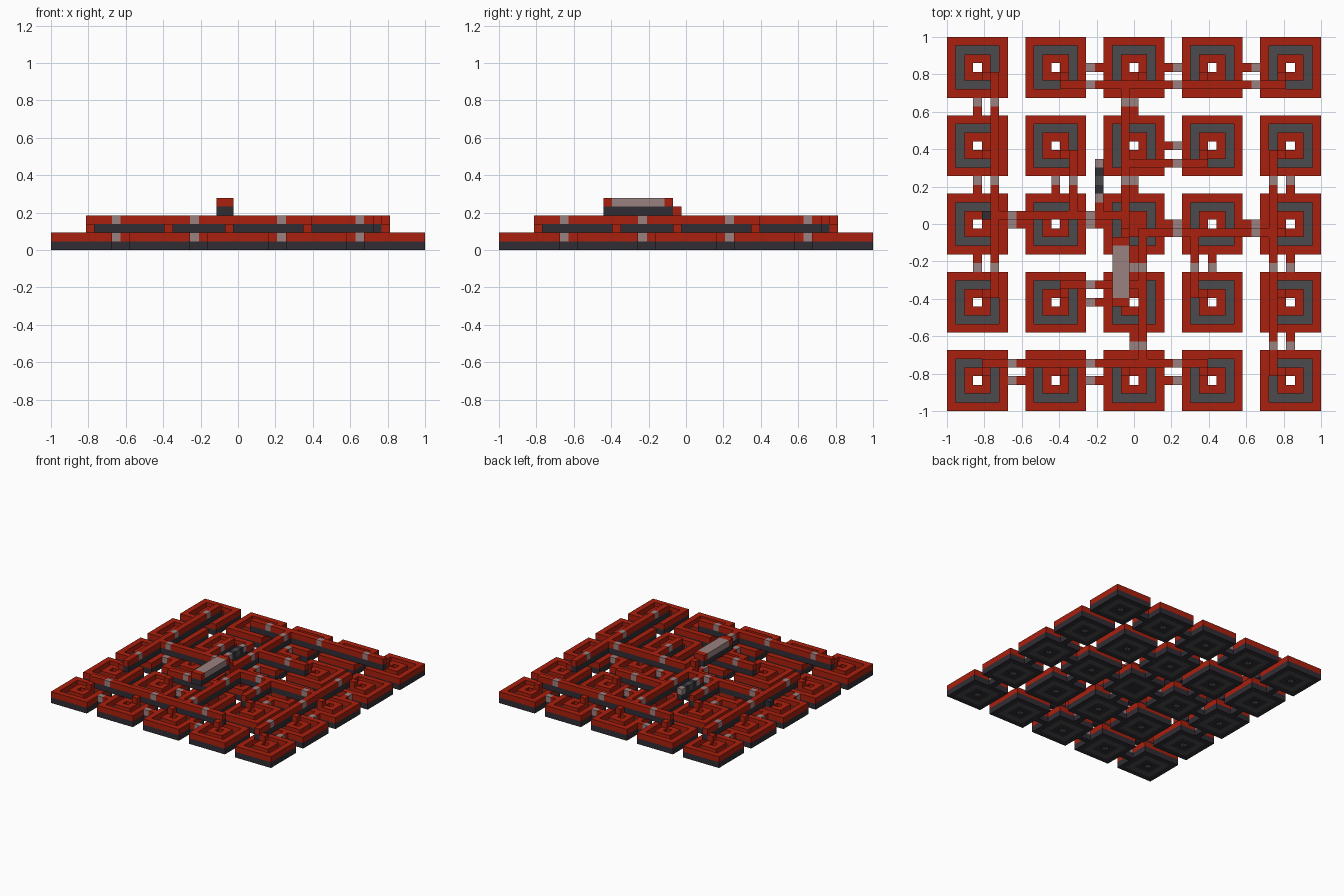
import bpy, bmesh
from mathutils import Vector

if "Cube" in bpy.data.objects:
    bpy.data.objects.remove(bpy.data.objects["Cube"])

U = 2 / 43  # one grid cell


def material(name, rgb):
    m = bpy.data.materials.new(name)
    m.use_nodes = True
    m.diffuse_color = (*rgb, 1)
    m.node_tree.nodes["Principled BSDF"].inputs["Base Color"].default_value = (*rgb, 1)
    return m


RED, DARK, GREY, PALE = 0, 1, 2, 3
MATS = [material("wire red", (0.40, 0.014, 0.004)),
        material("base dark", (0.03, 0.026, 0.034)),
        material("floor grey", (0.07, 0.07, 0.074)),
        material("repeater pale", (0.33, 0.22, 0.22))]


def box(bm, a, b, z, mat, top=None):
    """Box covering cells a..b inclusive, from level z up to level top."""
    top = z + 1 if top is None else top
    lo = Vector((min(a[0], b[0]) - 0.5, min(a[1], b[1]) - 0.5, z))
    hi = Vector((max(a[0], b[0]) + 0.5, max(a[1], b[1]) + 0.5, top))
    verts = bmesh.ops.create_cube(bm, size=1)["verts"]
    for v in verts:
        v.co = [((lo[i] + hi[i]) / 2 + v.co[i] * (hi[i] - lo[i])) * U for i in range(3)]
    for f in {f for v in verts for f in v.link_faces}:
        f.material_index = mat


def ring(bm, c, r, z, mat):
    """Square ring, one cell wide, of radius r around c."""
    x, y = c
    for s in (-1, 1):
        box(bm, (x - r, y + s * r), (x + r, y + s * r), z, mat)
        box(bm, (x + s * r, y - r + 1), (x + s * r, y + r - 1), z, mat)


def wire(bm, a, b, z):
    """Straight wire on a dark base; repeaters sit in the gaps between tiles."""
    box(bm, a, b, z, DARK)
    axis = 0 if a[0] != b[0] else 1
    lo, hi = sorted((a[axis], b[axis]))

    def cell(t):
        return (t, a[1]) if axis == 0 else (a[0], t)

    start = lo
    for t in range(lo, hi + 2):
        pale = abs(t) in (5, 14) and t <= hi
        if pale or t > hi:
            if start < t:
                box(bm, cell(start), cell(t - 1), z + 1, RED)
            start = t + 1
        if pale:
            box(bm, cell(t), cell(t), z + 1, PALE)


def turn(p, n):
    for _ in range(n):
        p = (p[1], -p[0])
    return p


def finish(name, bm):
    me = bpy.data.meshes.new(name)
    bm.to_mesh(me)
    bm.free()
    for m in MATS:
        me.materials.append(m)
    bpy.context.collection.objects.link(bpy.data.objects.new(name, me))


# Coil tiles: two raised rings with a sunken floor between them
for row in range(5):
    for col in range(5):
        c = (col * 9 - 18, row * 9 - 18)
        bm = bmesh.new()
        for r in (3, 1):
            ring(bm, c, r, 0, DARK)
            ring(bm, c, r, 1, RED)
        ring(bm, c, 2, 0, GREY)
        if c == (0, 0):
            box(bm, c, c, 0, DARK)
            box(bm, c, c, 1, RED)
        finish(f"coil_tile_{row}_{col}", bm)

# Lower links, bridging the gaps between tiles
bm = bmesh.new()
for n in range(4):
    for x, ys in ((-18, (13, 4, -5)), (-9, (4,)), (0, (13, 4))):
        for y in ys:
            wire(bm, turn((x, y), n), turn((x, y + 1), n), 0)
finish("lower_links", bm)

# Upper edge wires and the steps climbing up to them
bm = bmesh.new()
steps = bmesh.new()
for n in range(4):
    wire(bm, turn((-16, 17), n), turn((-16, -8), n), 2)
    wire(bm, turn((-7, 8), n), turn((-7, 0 if n % 2 else 2), n), 2)
    for p in ((-17, 17), (-17, 8), (-17, -8), (-8, 8)):
        box(steps, turn(p, n), turn(p, n), 2, RED)
    p = turn((-17, 1), n)
    box(steps, p, p, 2, RED if n else DARK)
finish("upper_wires", bm)
finish("wire_steps", steps)

# Main wires meeting at the middle
bm = bmesh.new()
wire(bm, (-15, 1), (-2, 1), 2)
wire(bm, (15, -1), (1, -1), 2)
wire(bm, (-1, 15), (-1, -1), 2)
wire(bm, (1, -15), (1, -2), 2)
finish("main_wires", bm)

# Raised output bar with its step
bm = bmesh.new()
box(bm, (-1, -1), (-1, -1), 4, RED)
box(bm, (-2, -9), (-1, -2), 4, DARK)
box(bm, (-2, -2), (-1, -2), 5, RED)
box(bm, (-2, -8), (-1, -3), 5, PALE)
box(bm, (-2, -9), (-1, -9), 5, RED)
finish("output_bar", bm)

# Small input branch off the left main wire
bm = bmesh.new()
box(bm, (-4, 2), (-4, 7), 2, DARK)
for y, mat in zip(range(2, 8), (RED, PALE, DARK, GREY, DARK, PALE)):
    box(bm, (-4, y), (-4, y), 3, mat)
finish("input_branch", bm)
